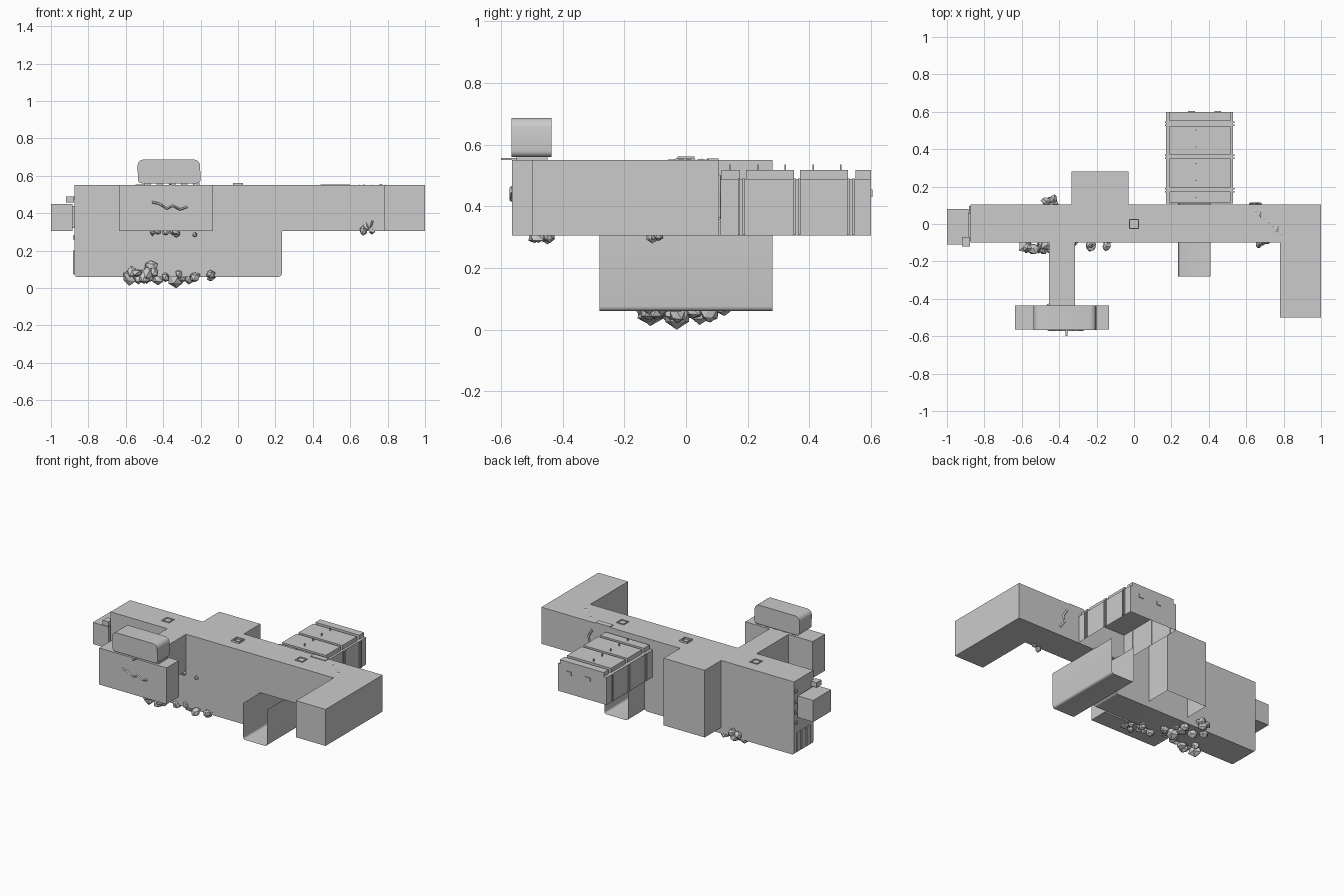
import bpy, bmesh, math, random
from mathutils import Vector

if "Cube" in bpy.data.objects:
    bpy.data.objects.remove(bpy.data.objects["Cube"])
random.seed(4)


def make(name, bm, smooth=False):
    me = bpy.data.meshes.new(name)
    bmesh.ops.recalc_face_normals(bm, faces=bm.faces)
    bm.to_mesh(me)
    bm.free()
    ob = bpy.data.objects.new(name, me)
    bpy.context.collection.objects.link(ob)
    if smooth:
        bpy.context.view_layer.objects.active = ob
        ob.select_set(True)
        bpy.ops.object.shade_smooth_by_angle(angle=math.radians(40))
        ob.select_set(False)
    return ob


def box(name, x0, x1, y0, y1, z0, z1, bevel=0, open_bottom=False):
    bm = bmesh.new()
    bmesh.ops.create_cube(bm, size=1)
    for v in bm.verts:
        v.co = ((x0 + x1) / 2 + v.co.x * (x1 - x0),
                (y0 + y1) / 2 + v.co.y * (y1 - y0),
                (z0 + z1) / 2 + v.co.z * (z1 - z0))
    if bevel:
        bmesh.ops.bevel(bm, geom=bm.edges[:], offset=bevel, segments=4,
                        profile=0.5, affect='EDGES')
    if open_bottom:
        low = [f for f in bm.faces if all(v.co.z < z0 + 1e-4 for v in f.verts)]
        bmesh.ops.delete(bm, geom=low, context='FACES')
    return make(name, bm, bevel > 0)


def extrude_y(name, profile, y0, y1, closed=True):
    """Sweep an x/z profile along y; open profiles give a sheet."""
    bm = bmesh.new()
    a = [bm.verts.new((x, y0, z)) for x, z in profile]
    b = [bm.verts.new((x, y1, z)) for x, z in profile]
    n = len(a)
    for i in range(n if closed else n - 1):
        j = (i + 1) % n
        bm.faces.new((a[i], a[j], b[j], b[i]))
    if closed:
        bm.faces.new(a)
        bm.faces.new(b[::-1])
    return make(name, bm, True)


def arc(cx, cz, r, a0, a1, n=4):
    return [(cx + r * math.cos(math.radians(a0 + (a1 - a0) * i / n)),
             cz + r * math.sin(math.radians(a0 + (a1 - a0) * i / n))) for i in range(n + 1)]


def rock(name, c, s):
    bm = bmesh.new()
    bmesh.ops.create_icosphere(bm, subdivisions=1, radius=1)
    for v in bm.verts:
        k = random.uniform(0.7, 1.1)
        v.co = Vector((c[i] + v.co[i] * k * s[i] for i in range(3)))
    return make(name, bm)


def crack(name, pts, w):
    cu = bpy.data.curves.new(name, 'CURVE')
    cu.dimensions = '3D'
    cu.bevel_depth = w
    cu.bevel_resolution = 0
    sp = cu.splines.new('POLY')
    sp.points.add(len(pts) - 1)
    for p, q in zip(sp.points, pts):
        p.co = (*q, 1)
    ob = bpy.data.objects.new(name, cu)
    bpy.context.collection.objects.link(ob)


# Main hull: long deck with a deeper left section
hull = ([(-0.875, 0.55)] + arc(-0.86, 0.075, 0.015, 180, 270)
        + arc(0.215, 0.08, 0.02, 270, 360) + [(0.235, 0.305), (1.0, 0.305), (1.0, 0.55)])
extrude_y("main_hull", hull, -0.10, 0.105)
box("right_wing", 0.78, 1.0, -0.5, -0.10, 0.305, 0.55)
box("rear_tower", -0.335, -0.03, 0.105, 0.28, 0.10, 0.55, open_bottom=True)

# Open-ended channel under the deck
channel = ([(0.235, 0.305)] + arc(0.25, 0.075, 0.015, 180, 270)
           + arc(0.395, 0.075, 0.015, 270, 360) + [(0.41, 0.305)])
extrude_y("under_channel", channel, -0.28, 0.28, closed=False)

# Front T-shaped pier and raised block
box("pier_neck", -0.455, -0.315, -0.435, -0.10, 0.305, 0.55)
box("pier_head", -0.635, -0.135, -0.565, -0.435, 0.305, 0.55)
block = arc(-0.235, 0.655, 0.032, 0, 90) + arc(-0.505, 0.655, 0.032, 90, 180) \
    + arc(-0.515, 0.58, 0.02, 180, 270) + arc(-0.22, 0.58, 0.02, 270, 360)
block = [(x, z) for x, z in block]
extrude_y("raised_block", block, -0.567, -0.437)
for i in range(5):
    x = -0.5 + i * 0.065
    box("block_pad", x, x + 0.035, -0.55, -0.45, 0.55, 0.562)
box("front_pin", -0.365, -0.355, -0.6, -0.54, 0.551, 0.557)

# Crate at the rear, open underneath
box("crate_body", 0.17, 0.53, 0.11, 0.60, 0.305, 0.488, open_bottom=True)
for y0, y1 in ((0.115, 0.175), (0.195, 0.35), (0.37, 0.525), (0.55, 0.6)):
    box("crate_lid_slat", 0.19, 0.515, y0, y1, 0.488, 0.517)
for y in (0.18, 0.36, 0.535):
    for x in (0.166, 0.53):
        for d in (-0.008, 0.008):
            box("crate_rib", x, x + 0.006, y + d - 0.004, y + d + 0.004, 0.307, 0.49)
for i in range(5):
    y = 0.14 + i * 0.09
    box("lid_pin", 0.33, 0.335, y, y + 0.005, 0.517, 0.535)
for x in (0.29, 0.43):
    box("crate_latch", x, x + 0.035, 0.60, 0.605, 0.43, 0.455)

# Equipment on the left end
box("end_box", -1.0, -0.885, -0.11, 0.08, 0.305, 0.45)
box("end_mount", -0.885, -0.875, -0.09, 0.06, 0.32, 0.44)
box("end_small_box", -0.92, -0.878, -0.12, -0.07, 0.457, 0.49)
for i in range(3):
    y = -0.06 + i * 0.05
    box("end_vent", -0.883, -0.875, y, y + 0.04, 0.075, 0.2)
for i in range(4):
    box("end_bolt", -0.882, -0.875, 0.075, 0.095, 0.26 + i * 0.07, 0.28 + i * 0.07)

# Square hatch frames along the deck
for x, h in ((-0.52, 0.555), (0, 0.562), (0.47, 0.555)):
    r, t = 0.028, 0.007
    for s in (-1, 1):
        box("hatch_side", x + s * (r - t / 2) - t / 2, x + s * (r - t / 2) + t / 2, -r, r, 0.55, h)
        box("hatch_end", x - r + t, x + r - t, s * (r - t / 2) - t / 2, s * (r - t / 2) + t / 2, 0.55, h)
box("deck_pipe", 0.49, 0.6, 0.068, 0.105, 0.54, 0.555)

# Rubble: (centre, spread, count, piece size)
clusters = [
    ((-0.53, -0.115, 0.09), (0.08, 0.02, 0.035), 8, 0.04),
    ((-0.23, -0.1, 0.065), (0.11, 0.025, 0.015), 6, 0.026),
    ((-0.46, 0.12, 0.08), (0.05, 0.02, 0.02), 4, 0.03),
    ((-0.42, 0.0, 0.055), (0.16, 0.1, 0.01), 9, 0.03),
    ((0.7, -0.1, 0.315), (0.05, 0.015, 0.01), 4, 0.024),
    ((-0.36, -0.47, 0.3), (0.11, 0.03, 0.004), 5, 0.026),
    ((-0.3, -0.105, 0.295), (0.07, 0.01, 0.01), 3, 0.018)]
for c, sp, n, r in clusters:
    for _ in range(n):
        p = [c[i] + random.uniform(-1, 1) * sp[i] for i in range(3)]
        rock("rubble", p, [r * random.uniform(0.7, 1.2) for _ in range(3)])
rock("lowest_rubble", (-0.33, -0.03, 0.045), (0.05, 0.05, 0.048))
for i in range(7):
    rock("deck_rubble", (0.65 + i * 0.023, 0.07 - i * 0.02, 0.541), (0.03, 0.03, 0.014))

# Cracks on the walls
crack("front_crack", [(-0.46, -0.567, 0.46), (-0.42, -0.567, 0.45), (-0.38, -0.567, 0.425),
                      (-0.35, -0.567, 0.44), (-0.31, -0.567, 0.42), (-0.27, -0.567, 0.435)], 0.006)
crack("rear_crack", [(0.62, 0.107, 0.5), (0.65, 0.107, 0.45), (0.64, 0.107, 0.41),
                     (0.68, 0.107, 0.36)], 0.007)
crack("hull_crack", [(0.68, -0.102, 0.31), (0.71, -0.102, 0.33), (0.72, -0.102, 0.36)], 0.005)
